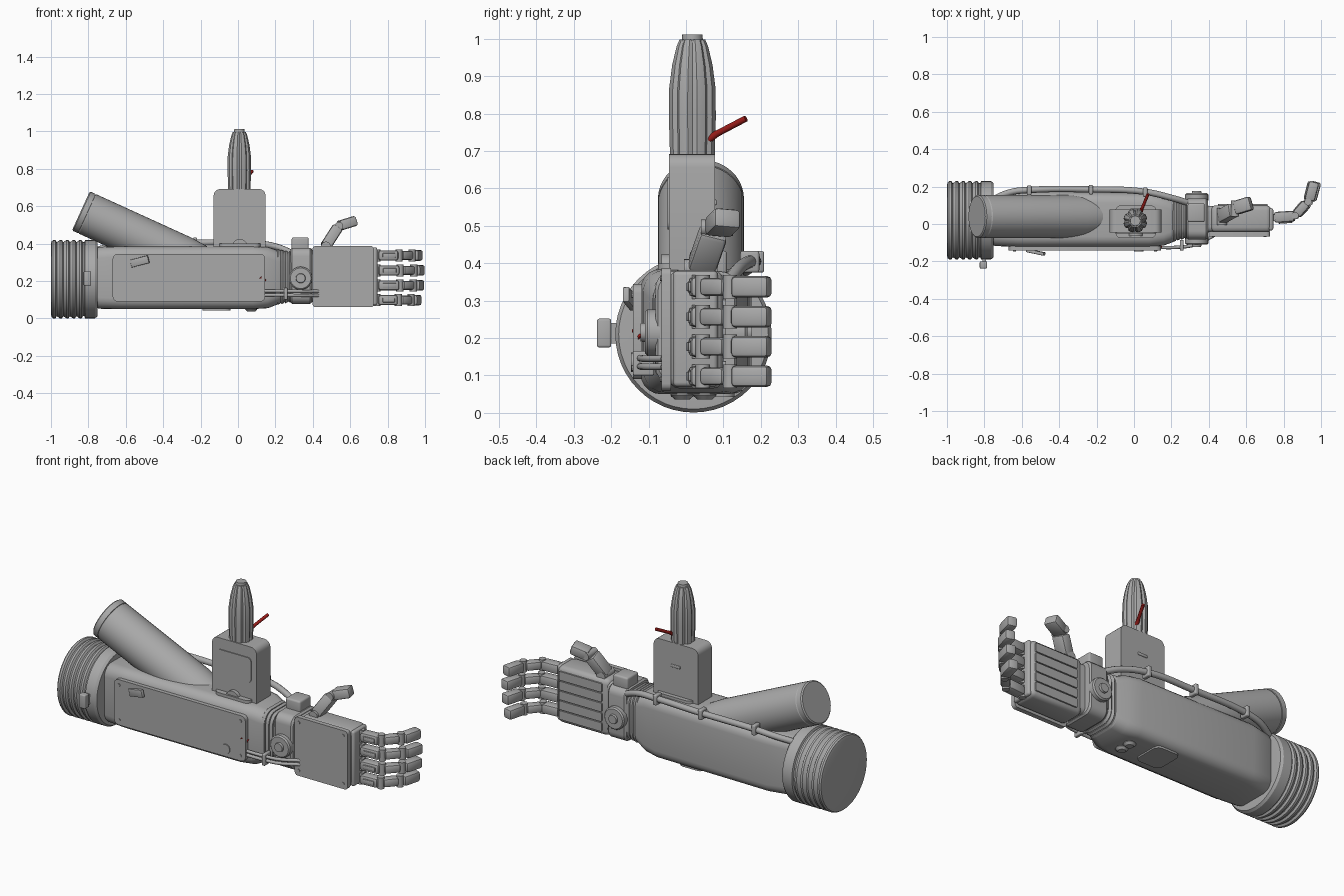
import bpy, bmesh, math
from mathutils import Vector, Matrix


def material(name, rgb):
    m = bpy.data.materials.new(name)
    m.diffuse_color = (*rgb, 1)
    return m


GREY = material("grey_metal", (0.40, 0.40, 0.40))
RED = material("dark_red", (0.32, 0.012, 0.01))


def finish(bm, name, mat=GREY, angle=32):
    bmesh.ops.recalc_face_normals(bm, faces=bm.faces)
    me = bpy.data.meshes.new(name)
    bm.to_mesh(me)
    bm.free()
    ob = bpy.data.objects.new(name, me)
    bpy.context.collection.objects.link(ob)
    me.materials.append(mat)
    bpy.ops.object.select_all(action='DESELECT')
    ob.select_set(True)
    bpy.context.view_layer.objects.active = ob
    bpy.ops.object.shade_smooth_by_angle(angle=math.radians(angle))
    return ob


def box(name, lo, hi, r=0.0, axis=None, seg=3, matrix=None, mat=GREY):
    """Box with rounded edges; with an axis only the edges along it are rounded."""
    lo, hi = Vector(lo), Vector(hi)
    bm = bmesh.new()
    bmesh.ops.create_cube(bm, size=1)
    for v in bm.verts:
        v.co = Vector([(lo[i] + hi[i]) / 2 + v.co[i] * (hi[i] - lo[i]) for i in range(3)])
    if r:
        edges = [e for e in bm.edges if axis is None or
                 abs((e.verts[0].co - e.verts[1].co).normalized()[axis]) > 0.9]
        bmesh.ops.bevel(bm, geom=edges, offset=r, segments=seg, profile=0.5, affect='EDGES')
    if matrix:
        bm.transform(matrix)
    return finish(bm, name, mat)


def frame(a, b, up):
    """Matrix with local x running from a to b, and z close to up."""
    x = (Vector(b) - Vector(a)).normalized()
    y = Vector(up).cross(x).normalized()
    m = Matrix((x, y, x.cross(y))).transposed().to_4x4()
    m.translation = Vector(a)
    return m


def limb(name, a, b, w, t, r=0.012, up=(0, 0, 1)):
    length = (Vector(b) - Vector(a)).length
    return box(name, (0, -t / 2, -w / 2), (length, t / 2, w / 2), r, None, 2, frame(a, b, up))


def lathe(name, a, b, profile, n=32, mat=GREY, flute=0.0):
    """Turned part; profile is (distance from a towards b, radius)."""
    bm = bmesh.new()
    m = frame(a, b, (0, 1, 0) if abs((Vector(b) - Vector(a)).normalized().y) < 0.9 else (0, 0, 1))
    rings = []
    for d, rad in profile:
        ring = []
        for i in range(n):
            q = rad * (1 - flute * (i % 4 == 0))
            t = math.tau * i / n
            ring.append(bm.verts.new(m @ Vector((d, q * math.cos(t), q * math.sin(t)))))
        rings.append(ring)
    skin(bm, rings)
    return finish(bm, name, mat)


def skin(bm, rings):
    n = len(rings[0])
    for p, q in zip(rings, rings[1:]):
        for i in range(n):
            bm.faces.new((p[i], p[(i + 1) % n], q[(i + 1) % n], q[i]))
    bm.faces.new(rings[0])
    bm.faces.new(rings[-1])


def rod(name, a, b, r, n=20, mat=GREY):
    return lathe(name, a, b, [(0, r), ((Vector(b) - Vector(a)).length, r)], n, mat)


def loft(name, sections):
    """Rounded-rectangle sections along x: (x, y0, y1, z0, z1, corner radius)."""
    bm = bmesh.new()
    rings = []
    for x, y0, y1, z0, z1, r in sections:
        ring = []
        for k, (cy, cz) in enumerate([(y1 - r, z1 - r), (y0 + r, z1 - r), (y0 + r, z0 + r), (y1 - r, z0 + r)]):
            for s in range(6):
                t = math.pi / 2 * (k + s / 5)
                ring.append(bm.verts.new((x, cy + r * math.cos(t), cz + r * math.sin(t))))
        rings.append(ring)
    skin(bm, rings)
    return finish(bm, name)


def hose(name, pts, r):
    cu = bpy.data.curves.new(name, 'CURVE')
    cu.dimensions = '3D'
    cu.bevel_depth, cu.bevel_resolution, cu.resolution_u, cu.use_fill_caps = r, 3, 6, True
    sp = cu.splines.new('BEZIER')
    sp.bezier_points.add(len(pts) - 1)
    for bp, p in zip(sp.bezier_points, pts):
        bp.co = p
        bp.handle_left_type = bp.handle_right_type = 'AUTO'
    cu.materials.append(GREY)
    ob = bpy.data.objects.new(name, cu)
    bpy.context.collection.objects.link(ob)
    bpy.ops.object.select_all(action='DESELECT')
    ob.select_set(True)
    bpy.context.view_layer.objects.active = ob
    bpy.ops.object.convert(target='MESH')


# Ribbed elbow cuff
prof = [(0, 0.19)]
for i in range(5):
    prof += [(0.004 + i * 0.035, 0.203), (0.012 + i * 0.035, 0.209),
             (0.024 + i * 0.035, 0.209), (0.031 + i * 0.035, 0.198)]
prof += [(0.178, 0.198), (0.182, 0.209), (0.235, 0.209), (0.248, 0.2), (0.25, 0.17)]
lathe("elbow_cuff", (-1, 0.02, 0.21), (0, 0.02, 0.21), prof, 48)
box("cuff_latch_stem", (-0.81, -0.22, 0.185), (-0.79, -0.17, 0.24))
box("cuff_latch", (-0.825, -0.238, 0.175), (-0.785, -0.20, 0.252), 0.006)

# Forearm shell
loft("forearm", [(-0.80, -0.10, 0.13, 0.07, 0.36, 0.07), (-0.74, -0.118, 0.155, 0.052, 0.383, 0.06),
                 (-0.62, -0.122, 0.175, 0.05, 0.385, 0.055), (0.08, -0.122, 0.165, 0.05, 0.385, 0.055),
                 (0.16, -0.115, 0.15, 0.055, 0.382, 0.06), (0.225, -0.09, 0.13, 0.08, 0.36, 0.06)])
box("forearm_panel", (-0.67, -0.142, 0.09), (0.145, -0.118, 0.345), 0.025, 1)
box("panel_tab", (-0.05, -0.012, -0.021), (0.05, 0.006, 0.021), 0.004, None, 2,
    Matrix.Translation((-0.525, -0.148, 0.305)) @ Matrix.Rotation(-0.25, 4, 'Y') @ Matrix.Rotation(-0.2, 4, 'Z'))
rod("panel_port", (0.025, -0.147, 0.135), (0.025, -0.13, 0.135), 0.026)
for x in (-0.64, 0.115):
    for z in (0.12, 0.315):
        rod("panel_screw", (x, -0.146, z), (x, -0.13, z), 0.008, 10)
box("belly_plate", (-0.19, -0.04, 0.042), (-0.04, 0.13, 0.07), 0.03, 2)
for y in (-0.01, 0.05):
    lathe("belly_stud", (0.07, y, 0.036), (0.07, y, 0.1), [(0, 0.02), (0.012, 0.032), (0.04, 0.032)], 16)
rod("red_switch", (0.117, -0.135, 0.222), (0.142, -0.118, 0.2), 0.011, 12, RED)

# Long booster tube set into the forearm
lathe("booster_tube", (-0.84, 0.04, 0.575), (0.06, 0.04, 0.165),
      [(0, 0.108), (0.006, 0.115), (0.035, 0.115), (0.036, 0.111), (0.042, 0.115),
       (0.6, 0.115), (0.72, 0.105), (0.84, 0.085)], 40)

# Upright housing on the forearm
box("housing", (-0.13, -0.045, 0.34), (0.147, 0.077, 0.692), 0.035, 1, 5)
box("housing_panel", (-0.095, -0.05, 0.49), (0.115, -0.03, 0.63), 0.02, 1)
box("housing_foot", (-0.10, -0.075, 0.36), (0.12, 0.10, 0.40), 0.03, 2)
rod("housing_hub", (0.01, -0.065, 0.385), (0.01, -0.03, 0.385), 0.04, 24)
box("housing_back_slot", (-0.02, 0.07, 0.555), (0.04, 0.083, 0.57), 0.004)

# Fluted barrel with red lever
lathe("barrel", (0.007, 0.017, 0.69), (0.007, 0.017, 1.1),
      [(0, 0.061), (0.10, 0.064), (0.18, 0.063), (0.24, 0.055), (0.29, 0.043), (0.308, 0.035)], 32, GREY, 0.12)
lathe("barrel_cap", (0.007, 0.017, 0.98), (0.007, 0.017, 1.1), [(0, 0.034), (0.015, 0.034), (0.018, 0.028), (0.032, 0.027)], 24)
hose_end = (0.075, 0.16, 0.787)
rod("red_lever", (0.042, 0.08, 0.745), hose_end, 0.0085, 12, RED)
rod("red_lever_root", (0.035, 0.06, 0.73), (0.043, 0.084, 0.748), 0.0095, 12, RED)

# Flexible wrist and wrist collar
for i in range(5):
    x, d = 0.205 + i * 0.021, 0.004 * i
    loft("wrist_ring", [(x, -0.085 + d, 0.125, 0.08 + d, 0.365 - d, 0.06),
                        (x + 0.008, -0.092 + d, 0.132, 0.073 + d, 0.372 - d, 0.06),
                        (x + 0.021, -0.085 + d, 0.125, 0.08 + d, 0.365 - d, 0.06)])
loft("wrist_collar", [(0.28, -0.075, 0.13, 0.085, 0.37, 0.045), (0.29, -0.082, 0.137, 0.078, 0.378, 0.045),
                      (0.385, -0.082, 0.137, 0.078, 0.378, 0.045), (0.395, -0.075, 0.13, 0.085, 0.37, 0.045)])
loft("wrist_neck", [(0.37, -0.05, 0.10, 0.09, 0.365, 0.03), (0.43, -0.04, 0.095, 0.085, 0.37, 0.03)])
box("wrist_top_block", (0.287, 0.01, 0.36), (0.378, 0.11, 0.434), 0.01)
for name, y, s in (("wrist_disc_front", -0.07, -1), ("wrist_disc_back", 0.125, 1)):
    lathe(name, (0.335, y, 0.215), (0.335, y + s, 0.215),
          [(0, 0.062), (0.033, 0.062), (0.04, 0.055), (0.04, 0.026), (0.052, 0.024)], 32)

# Front pipes across the wrist
for z in (0.125, 0.147):
    hose("front_pipe", [(0.12, -0.125, z), (0.22, -0.125, z), (0.33, -0.11, z - 0.002), (0.43, -0.06, z - 0.002)], 0.009)
box("pipe_clamp", (0.245, -0.142, 0.10), (0.265, -0.085, 0.165), 0.005)

# Back hose with clamps
hose("back_hose", [(-0.78, 0.12, 0.36), (-0.66, 0.17, 0.39), (-0.56, 0.182, 0.402), (-0.23, 0.185, 0.405),
                   (0.06, 0.172, 0.405), (0.2, 0.14, 0.385), (0.3, 0.11, 0.345)], 0.017)
for x, y in ((-0.56, 0.182), (-0.23, 0.185), (0.06, 0.172)):
    box("hose_clamp", (x - 0.012, y - 0.027, 0.375), (x + 0.012, y + 0.024, 0.433), 0.007)

# Palm
box("palm", (0.41, -0.045, 0.065), (0.735, 0.1, 0.382), 0.028)
box("hand_back_plate", (0.398, -0.066, 0.06), (0.727, -0.04, 0.388), 0.018, 1)
for x in (0.425, 0.7):
    for z in (0.09, 0.36):
        rod("hand_screw", (x, -0.07, z), (x, -0.06, z), 0.008, 10)
for i in range(5):
    z = 0.09 + i * 0.055
    box("palm_slat", (0.45, 0.09, z), (0.715, 0.107, z + 0.049), 0.006, 1, 2)
box("knuckle_bar", (0.72, -0.035, 0.07), (0.745, 0.085, 0.38), 0.012)

# Four curled fingers
for z, ext in ((0.337, -0.008), (0.257, 0.003), (0.177, 0.0), (0.098, -0.015)):
    P = lambda x, y: (x + ext * (x - 0.74) / 0.23, y, z)
    limb("finger_base", P(0.75, 0.035), P(0.86, 0.042), 0.054, 0.058)
    limb("finger_middle", P(0.872, 0.05), P(0.928, 0.112), 0.048, 0.05)
    limb("finger_tip", P(0.945, 0.125), P(0.972, 0.225), 0.057, 0.055)
    limb("finger_inlay", P(0.775, 0.007), P(0.845, 0.012), 0.024, 0.012, 0.003)
    for x, y in ((0.742, 0.035), (0.865, 0.045), (0.937, 0.118)):
        c = Vector(P(x, y))
        rod("finger_joint", c - Vector((0, 0, 0.032)), c + Vector((0, 0, 0.032)), 0.019, 16)

# Thumb
up = (0, 1, 0)
rod("thumb_root", (0.47, -0.005, 0.385), (0.47, 0.085, 0.385), 0.026)
limb("thumb_base", (0.468, 0.04, 0.385), (0.532, 0.075, 0.485), 0.075, 0.06, 0.012, up)
rod("thumb_joint", (0.54, 0.04, 0.495), (0.54, 0.125, 0.495), 0.022)
limb("thumb_tip", (0.54, 0.085, 0.495), (0.628, 0.112, 0.522), 0.075, 0.055, 0.012, up)
